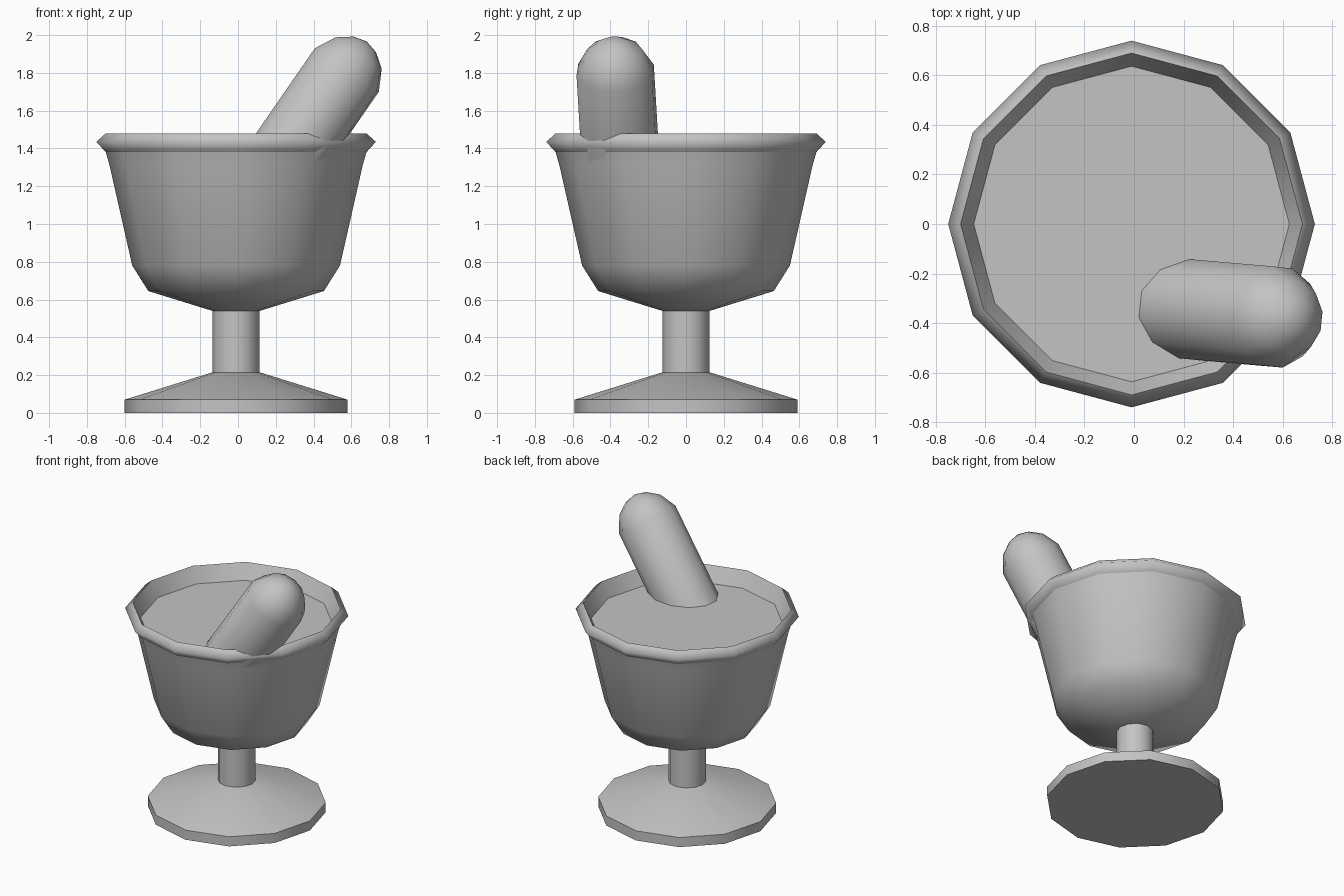
import bpy, bmesh, math
from mathutils import Matrix, Vector

SIDES = 12
AXIS_X = -0.01

cube = bpy.data.objects.get("Cube")
if cube:
    bpy.data.objects.remove(cube, do_unlink=True)

stone = bpy.data.materials.new("stone grey")
stone.use_nodes = True
GREY = (0.55, 0.55, 0.55, 1)
stone.diffuse_color = GREY
stone.node_tree.nodes["Principled BSDF"].inputs["Base Color"].default_value = GREY


def lathe(name, profile, matrix, spin=0.0, smooth=55):
    """Turn a (radius, height) profile around the local z axis."""
    bm = bmesh.new()
    rings = []
    for r, z in profile:
        if r == 0:
            rings.append([bm.verts.new((0, 0, z))] * SIDES)
        else:
            angles = [spin + 2 * math.pi * i / SIDES for i in range(SIDES)]
            rings.append([bm.verts.new((r * math.cos(a), r * math.sin(a), z)) for a in angles])
    for low, high in zip(rings, rings[1:]):
        for i in range(SIDES):
            j = (i + 1) % SIDES
            corners = dict.fromkeys([low[i], low[j], high[j], high[i]])
            bm.faces.new(list(corners))
    bmesh.ops.recalc_face_normals(bm, faces=bm.faces)
    mesh = bpy.data.meshes.new(name)
    bm.to_mesh(mesh)
    bm.free()
    mesh.materials.append(stone)
    obj = bpy.data.objects.new(name, mesh)
    bpy.context.collection.objects.link(obj)
    obj.matrix_world = matrix
    bpy.ops.object.select_all(action="DESELECT")
    obj.select_set(True)
    bpy.context.view_layer.objects.active = obj
    bpy.ops.object.shade_smooth_by_angle(angle=math.radians(smooth))
    return obj


upright = Matrix.Translation((AXIS_X, 0, 0))

# Foot, stem and bowl share one upright axis
lathe("foot", [(0, 0), (0.59, 0), (0.59, 0.07), (0.125, 0.215), (0, 0.215)], upright)
lathe("stem", [(0.125, 0.215), (0.125, 0.54)], upright)
lathe("bowl", [(0, 0.54), (0.125, 0.54), (0.465, 0.645), (0.55, 0.78),
               (0.67, 1.31), (0.69, 1.38)], upright)

# Rounded rim, dropping inside to the flat fill
lathe("rim", [(0.69, 1.38), (0.74, 1.435), (0.69, 1.48), (0.637, 1.37), (0.69, 1.38)],
      upright, smooth=100)
lathe("bowl_fill", [(0, 1.37), (0.637, 1.37)], upright)

# Leaning pestle with a domed end; its foot is buried in the fill
top_centre = Vector((0.576, -0.375, 1.815))
lean = Matrix.Rotation(math.radians(3.4), 4, "X") @ Matrix.Rotation(math.radians(34.6), 4, "Y")
lathe("pestle", [(0, -0.75), (0.208, -0.75), (0.208, 0), (0.15, 0.11), (0.075, 0.165), (0, 0.185)],
      Matrix.Translation(top_centre) @ lean, spin=math.radians(8))
